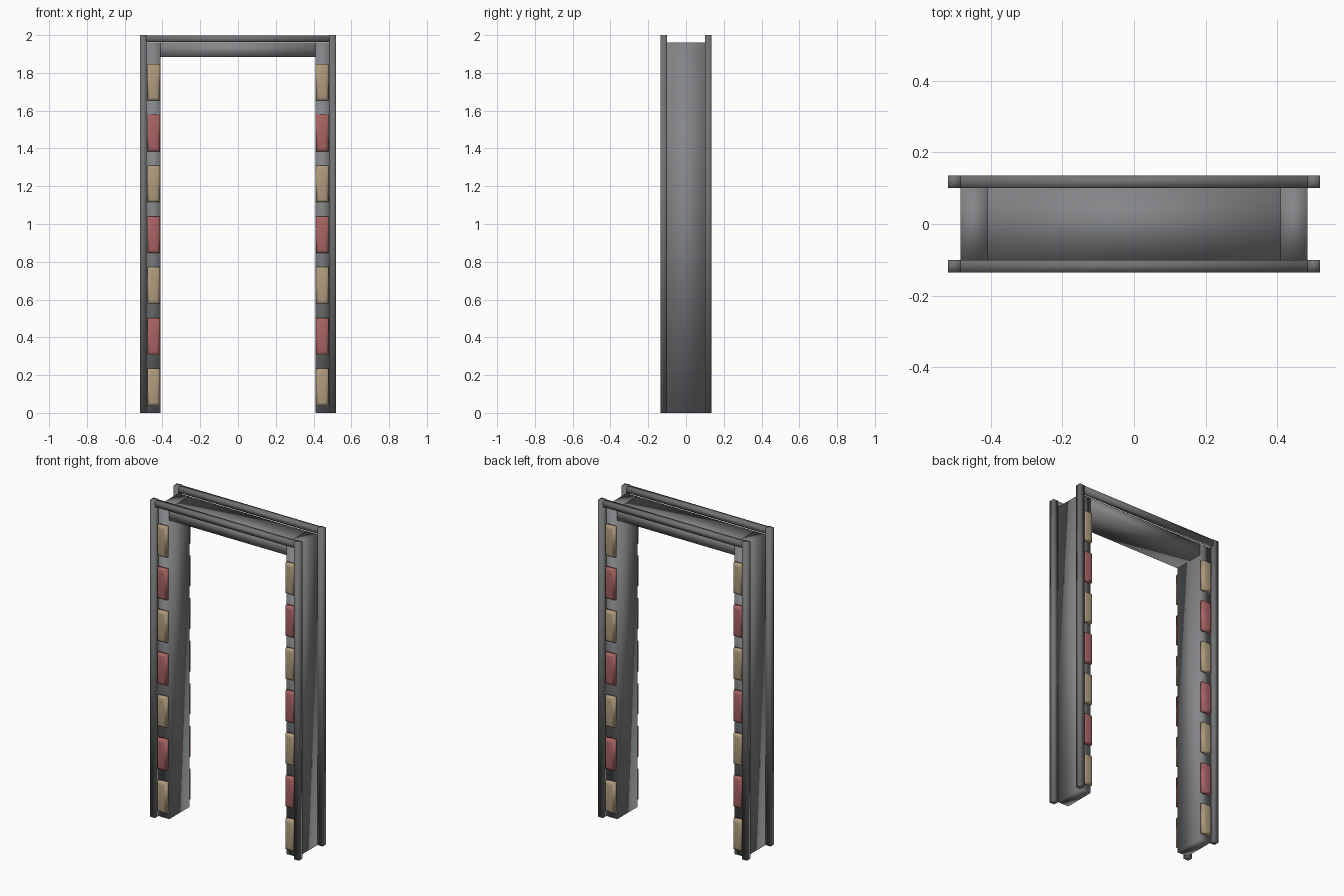
import bpy, bmesh
from mathutils import Matrix

cube = bpy.data.objects.get("Cube")
if cube:
    bpy.data.objects.remove(cube, do_unlink=True)


def material(name, rgb):
    m = bpy.data.materials.new(name)
    m.use_nodes = True
    color = (*rgb, 1)
    m.diffuse_color = color
    m.node_tree.nodes["Principled BSDF"].inputs["Base Color"].default_value = color
    return m


PANEL = material("panel grey", (0.23, 0.235, 0.245))
RAIL = material("rail grey", (0.165, 0.168, 0.172))
TAN = material("tan light", (0.43, 0.33, 0.205))
RED = material("red light", (0.40, 0.125, 0.125))


def box(name, lo, hi, mat, bevel_side=0):
    """Smooth-shaded box; bevel_side rounds the edges of its -y or +y face."""
    size = [b - a for a, b in zip(lo, hi)]
    mid = [(a + b) / 2 for a, b in zip(lo, hi)]
    bm = bmesh.new()
    bmesh.ops.create_cube(bm, size=1, matrix=Matrix.Diagonal((*size, 1)))
    if bevel_side:
        edges = [e for e in bm.edges if all(v.co.y * bevel_side > 0 for v in e.verts)]
        bmesh.ops.bevel(bm, geom=edges, offset=0.018, segments=3, profile=0.5,
                        affect='EDGES')
    for f in bm.faces:
        f.smooth = True
    mesh = bpy.data.meshes.new(name)
    bm.to_mesh(mesh)
    bm.free()
    mesh.materials.append(mat)
    obj = bpy.data.objects.new(name, mesh)
    obj.location = mid
    bpy.context.collection.objects.link(obj)
    return obj


def span(side, a, b):
    """Range a..b mirrored to the given side, in rising order."""
    return sorted((side * a, side * b))


INNER, OUTER, EDGE = 0.41, 0.485, 0.52     # across the width
DEPTH, FRONT = 0.1, 0.135                  # across the depth
TOP, LINTEL_TOP, LINTEL_BASE = 2.0, 1.96, 1.885

# Lintel panel
box("lintel", (-INNER, -DEPTH, LINTEL_BASE), (INNER, DEPTH, LINTEL_TOP), PANEL)

for sx, side in ((1, "left"), (-1, "right")):
    # Jamb panel
    x0, x1 = span(sx, INNER, OUTER)
    box(f"{side}_jamb", (x0, -DEPTH, 0), (x1, DEPTH, LINTEL_TOP), PANEL)
    for sy, face in ((-1, "front"), (1, "back")):
        # Corner posts
        y0, y1 = span(sy, DEPTH, FRONT)
        p0, p1 = span(sx, OUTER, EDGE)
        box(f"{side}_{face}_post", (p0, y0, 0), (p1, y1, TOP), RAIL)
        # Column of lights in alternating colours
        l0, l1 = span(sx, 0.414, 0.48)
        y0, y1 = span(sy, DEPTH, 0.13)
        for i in range(7):
            z = 0.137 + 0.269 * i
            box(f"{side}_{face}_light_{i + 1}", (l0, y0, z - 0.097),
                (l1, y1, z + 0.097), RED if i % 2 else TAN, bevel_side=sy)

# Top rails
for sy, face in ((-1, "front"), (1, "back")):
    y0, y1 = span(sy, DEPTH, FRONT)
    box(f"{face}_top_rail", (-OUTER, y0, 1.963), (OUTER, y1, 1.997), RAIL)
